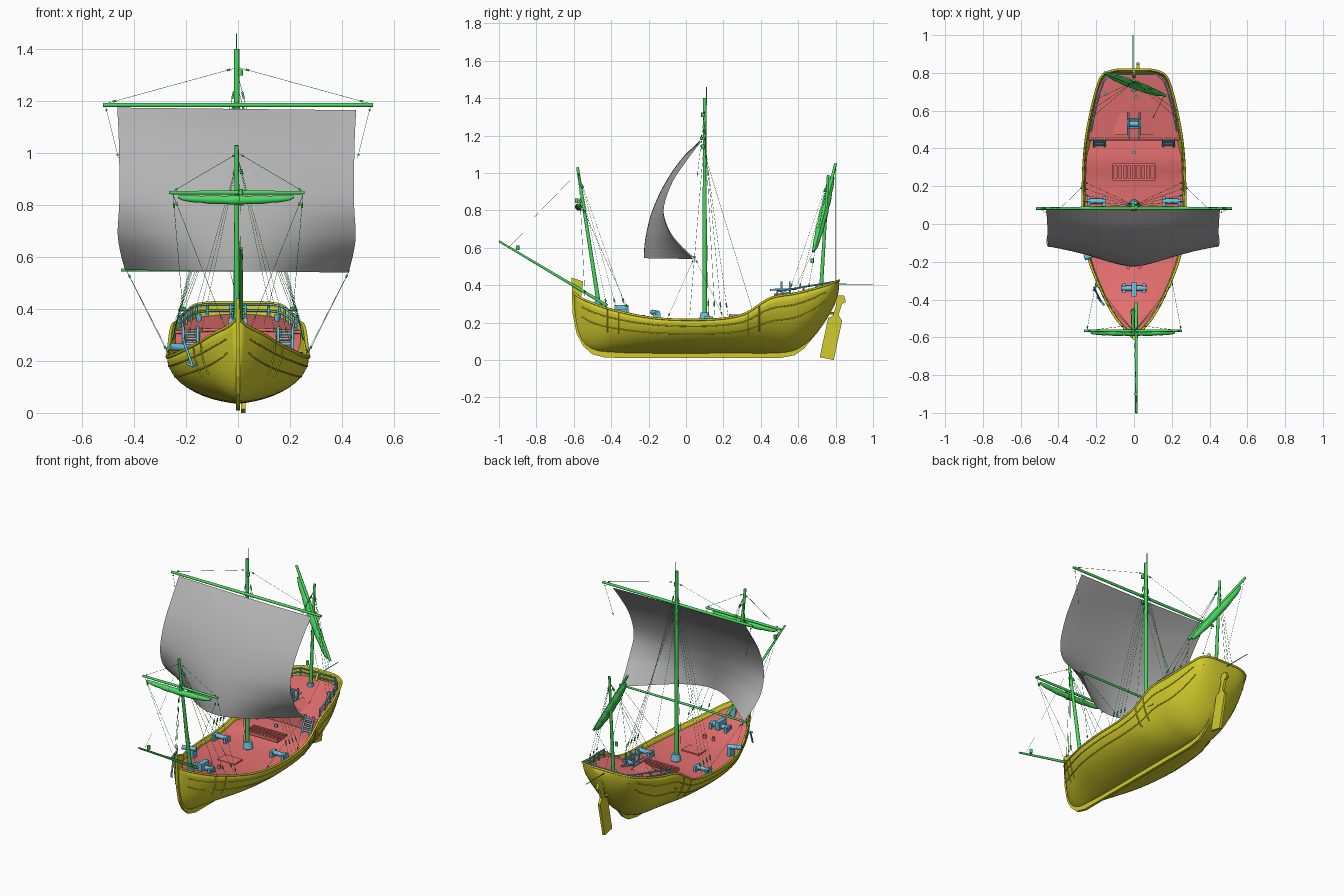
import bpy, bmesh, math
from mathutils import Matrix, Vector

cube = bpy.data.objects.get("Cube")
if cube:
    bpy.data.objects.remove(cube)


def material(name, rgb):
    mat = bpy.data.materials.new(name)
    mat.use_nodes = True
    mat.diffuse_color = (*rgb, 1)
    mat.node_tree.nodes["Principled BSDF"].inputs["Base Color"].default_value = (*rgb, 1)
    return mat


HULL = material("olive yellow", (.64, .6, .025))
DECK = material("soft red", (.83, .17, .17))
RIG = material("rigging green", (.07, .7, .12))
GEAR = material("gear blue", (.16, .54, .75))
CLOTH = material("sail grey", (.45, .45, .45))


def add_mesh(name, mesh, mat, smooth=False):
    obj = bpy.data.objects.new(name, mesh)
    bpy.context.collection.objects.link(obj)
    mesh.materials.clear()
    mesh.materials.append(mat)
    if smooth:
        bpy.ops.object.select_all(action='DESELECT')
        obj.select_set(True)
        bpy.context.view_layer.objects.active = obj
        bpy.ops.object.shade_smooth_by_angle(angle=math.radians(40))
    return obj


def tube(name, paths, radius, mat, taper=None, sides=2):
    """Round rods along one or several paths; taper scales each path point."""
    curve = bpy.data.curves.new(name, 'CURVE')
    curve.dimensions = '3D'
    curve.bevel_depth = radius
    curve.bevel_resolution = sides
    curve.use_fill_caps = True
    for path in paths:
        spline = curve.splines.new('POLY')
        spline.points.add(len(path) - 1)
        for i, co in enumerate(path):
            spline.points[i].co = (*co, 1)
            spline.points[i].radius = taper[i] if taper else 1
    temp = bpy.data.objects.new(name, curve)
    mesh = bpy.data.meshes.new_from_object(temp)
    bpy.data.objects.remove(temp)
    return add_mesh(name, mesh, mat)


def boxes(name, items, mat):
    """Boxes given as (centre, size) pairs, joined as one part."""
    bm = bmesh.new()
    for centre, size in items:
        bmesh.ops.create_cube(bm, size=1, matrix=Matrix.Translation(centre) @ Matrix.Diagonal((*size, 1)))
    mesh = bpy.data.meshes.new(name)
    bm.to_mesh(mesh)
    return add_mesh(name, mesh, mat)


def plate(name, outline, x, thick, mat):
    """Side-view outline (y, z) given thickness across x."""
    bm = bmesh.new()
    face = bm.faces.new([bm.verts.new((x - thick / 2, y, z)) for y, z in outline])
    moved = bmesh.ops.extrude_face_region(bm, geom=[face])["geom"]
    bmesh.ops.translate(bm, vec=(thick, 0, 0), verts=[v for v in moved if isinstance(v, bmesh.types.BMVert)])
    bmesh.ops.recalc_face_normals(bm, faces=bm.faces)
    mesh = bpy.data.meshes.new(name)
    bm.to_mesh(mesh)
    return add_mesh(name, mesh, mat)


def skin(name, rows, mat, cap=False):
    """Smooth surface through equally long rows of points."""
    bm = bmesh.new()
    grid = [[bm.verts.new(p) for p in row] for row in rows]
    for a, b in zip(grid, grid[1:]):
        for i in range(len(a) - 1):
            bm.faces.new((a[i], a[i + 1], b[i + 1], b[i]))
    if cap:
        bm.faces.new(grid[-1])
    bmesh.ops.recalc_face_normals(bm, faces=bm.faces)
    mesh = bpy.data.meshes.new(name)
    bm.to_mesh(mesh)
    return add_mesh(name, mesh, mat, True)


def sample(table, t):
    """Smooth lookup in rows of (key, values...)."""
    t = min(max(t, table[0][0]), table[-1][0])
    i = max(j for j in range(len(table) - 1) if table[j][0] <= t)
    a, b = Vector(table[i][1:]), Vector(table[i + 1][1:])
    span = table[i + 1][0] - table[i][0]

    def slope(j):
        lo, hi = table[max(j - 1, 0)], table[min(j + 1, len(table) - 1)]
        return (Vector(hi[1:]) - Vector(lo[1:])) / (hi[0] - lo[0]) * span
    f = (t - table[i][0]) / span
    g = 1 - f
    return a * (1 + 2 * f) * g * g + slope(i) * f * g * g + b * f * f * (3 - 2 * f) - slope(i + 1) * f * f * g


# Hull lines: y, half beam, bottom height, sheer height
LINES = [(-.6, .006, .24, .36), (-.57, .035, .12, .335), (-.5, .095, .055, .305), (-.4, .152, .04, .27),
         (-.2, .235, .035, .228), (0, .27, .035, .215), (.2, .271, .035, .222), (.32, .267, .035, .25),
         (.45, .255, .035, .33), (.58, .232, .05, .355), (.68, .208, .12, .38),
         (.75, .187, .215, .4), (.79, .165, .285, .415), (.81, .125, .34, .422), (.818, .08, .38, .425)]


def hull_point(y, angle):
    half, low, top = sample(LINES, y)
    power = 1 + .4 * max(0, -y - .2)
    x = half * abs(math.sin(angle)) ** power
    rise = .8 * (1 - math.cos(angle)) + .4 * abs(angle) / math.pi
    return Vector((math.copysign(x, angle), y, low + (top - low) * rise))


stations = [-.6 + 1.39 * i / 65 for i in range(66)] + [.8, .81, .814, .818]
angles = [math.pi / 2 * (i / 12 - 1) for i in range(25)]
hull = skin("hull", [[hull_point(y, a) for a in angles] for y in stations], HULL, cap=True)
shell = hull.modifiers.new("planking", 'SOLIDIFY')
shell.thickness = .008

# Gunwale, wales and upright fenders
for side in (-1, 1):
    tag = "right" if side < 0 else "left"
    tube(tag + "_gunwale", [[hull_point(y, side * math.pi / 2) for y in stations]], .006, HULL)
    tube(tag + "_wales", [[hull_point(y, side * a) for y in stations[2:-6]] for a in (1.1, 1.36)], .003, HULL)
    tube(tag + "_fenders", [[hull_point(y, side * (.95 + .06 * i)) * 1.003 for i in range(11)]
                            for y in (-.42, -.36, .33, .39)], .0035, HULL)
tube("stern_gunwale", [[hull_point(.818, -math.pi / 2), hull_point(.818, math.pi / 2)]], .006, HULL)

plate("keel_and_stem", [(-.55, .42), (-.612, .44), (-.607, .25), (-.585, .14), (-.55, .075), (-.5, .03), (-.43, .012),
                        (.5, .01), (.58, .025), (.63, .06), (.68, .12), (.73, .21), (.81, .42), (.79, .42), (.7, .2),
                        (.6, .08), (.5, .05), (-.4, .05), (-.5, .08), (-.55, .15), (-.565, .3)], 0, .016, HULL)
plate("rudder", [(.715, .015), (.79, 0), (.835, .21), (.815, .24), (.835, .3), (.855, .31), (.845, .345),
                 (.81, .345), (.79, .31), (.805, .3), (.785, .235), (.76, .225)], .02, .016, HULL)
tube("rudder_hinges", [[(0, y, z), (.02, y + .03, z)] for y, z in ((.77, .25), (.79, .31))], .006, HULL)


# Decks
def deck_height(y):
    top = sample(LINES, y)[2]
    return .31 + (y - .45) * .17 if y >= .45 else min(top - .025, .225) if y > 0 else top - .025


def deck_rows(start, end, count=24):
    rows = []
    for i in range(count + 1):
        y = start + (end - start) * i / count
        half = max(sample(LINES, y)[0] * .97 - .006, .003)
        rows.append([(half * u, y, deck_height(y) + .012 * (1 - u * u)) for u in (-1, -.5, 0, .5, 1)])
    return rows


main_deck = deck_rows(-.58, .4499)
after_deck = deck_rows(.45, .795)
skin("main_deck", main_deck, DECK)
skin("quarter_deck", after_deck, DECK)
skin("deck_break", [main_deck[-1], after_deck[0]], DECK)
tube("deck_beam", [after_deck[0]], .007, DECK)

# Hatches, grating and small deck fittings
for side in (-1, 1):
    skin("left_hatch" if side > 0 else "right_hatch",
         [[(side * x, y, z) for y in (.47, .59)] for x, z in ((.03, .335), (.035, .355), (.105, .33))], DECK)
boxes("grating_frame", [((0, y, .235), (.23, .012, .02)) for y in (.235, .315)]
      + [((-.11 + .0244 * i, .275, .235), (.01, .08, .016)) for i in range(10)], DECK)
boxes("fore_hatch", [((0, -.08, .204), (.12, .08, .012))], DECK)
tube("bitts", [[(x, -.23, .2), (x, -.23, .24)] for x in (-.03, .03)], .01, DECK)


# Blue deck gear
def windlass(name, x, y, length):
    z = deck_height(y) + .03
    tube(name + "_drum", [[(x - length / 2, y, z), (x + length / 2, y, z)]], .014, GEAR)
    boxes(name + "_posts", [((x + s * length * .4, y, z - .012), (.016, .05, .045)) for s in (-1, 1)], GEAR)


for name, x, y, length in (("bow_windlass", 0, -.34, .13), ("right_waist_winch", -.2, .12, .1),
                           ("left_waist_winch", .2, .12, .1), ("after_windlass", 0, .53, .07)):
    windlass(name, x, y, length)
tube("right_bow_winch", [[(-.262, -.18, .255), (-.185, -.15, .25)]], .014, GEAR)
boxes("right_bow_winch_post", [((-.2, -.157, .225), (.025, .04, .05))], GEAR)
tube("after_frame", [[(-.035, y, .405), (.035, y, .405)] for y in (.51, .555)]
     + [[(x, y, .32), (x, y, .42)] for x in (-.028, .028) for y in (.51, .555)]
     + [[(x, .45, .375), (x, .59, .38)] for x in (-.028, .028)], .005, GEAR)
boxes("bow_bench", [((0, -.345, .27), (.028, .075, .05))], GEAR)
tube("mast_collar", [[(0, .1, .215), (0, .1, .255)]], .028, GEAR, (1.1, .8), 3)
tube("foremast_collar", [[(0, -.465, .28), (0, -.47, .315)]], .019, GEAR)
tube("mizzen_collar", [[(0, .72, .355), (0, .722, .385)]], .02, GEAR)
tube("bollards", [[(x, y, deck_height(y)), (x, y, deck_height(y) + .03)]
                  for x, y in ((0, .38), (-.15, .69), (.15, .69))], .009, GEAR)
for side in (-1, 1):
    rungs = [[(side * .155, .443 - .008 * i, .305 - .02 * i), (side * .21, .443 - .008 * i, .305 - .02 * i)]
             for i in range(4)]
    rails = [[(side * x, .45, .33), (side * x, .41, .225)] for x in (.155, .21)]
    tube("left_ladder" if side > 0 else "right_ladder", rungs + rails, .006, GEAR)
tube("bow_anchor", [[(-.212, -.335, .285), (-.175, -.41, .18)], [(-.195, -.385, .19), (-.175, -.41, .18), (-.157, -.43, .19)],
                    [(-.215, -.355, .27), (-.2, -.325, .275)]], .005, GEAR)

# Rail inside the stern bulwark
rim = [(side * (sample(LINES, y)[0] - .02), y - .012) for side, ys in
       ((-1, (.5, .57, .64, .71, .77, .805)), (1, (.805, .77, .71, .64, .57, .5))) for y in ys]
tube("stern_rail", [[(x, y, deck_height(y) + h) for x, y in rim] for h in (.025, .05)]
     + [[(x, y, deck_height(y)), (x, y, deck_height(y) + .055)] for x, y in rim], .0045, GEAR)

# Masts, yards and spars: start, end, radius, tip scale
for name, start, end, radius, tip in (
        ("main_mast", (-.005, .1, .2), (-.005, .1, 1.4), .0125, .8),
        ("flag_pole", (-.005, .11, 1.36), (-.005, .11, 1.46), .002, 1),
        ("fore_mast", (-.005, -.46, .26), (-.005, -.58, 1.03), .012, .65),
        ("mizzen_mast", (0, .72, .35), (0, .76, .99), .011, .65),
        ("bowsprit", (.012, -.42, .29), (.012, -1, .635), .009, .6),
        ("stern_spar", (-.005, .78, .405), (-.005, 1, .405), .003, .7)):
    tube(name, [[start, end]], radius, RIG, (1, tip), 3)
for name, ends, radius in (("main_yard", ((-.52, .083, 1.185), (.52, .083, 1.185)), .009),
                           ("lower_yard", ((-.45, .045, .55), (.43, .045, .55)), .007),
                           ("fore_yard", ((-.265, -.565, .848), (.255, -.565, .848)), .008),
                           ("mizzen_yard", ((.165, .68, .58), (-.155, .8, 1.05)), .009)):
    a, b = map(Vector, ends)
    tube(name, [[a, a.lerp(b, .5), b]], radius, RIG, (.85, 1, .85), 3)


# Furled sails bundled along their yards
def bundle(name, start, end, radius, sag):
    steps = [i / 30 for i in range(31)]
    a, b = Vector(start), Vector(end)
    path = [a.lerp(b, t) - Vector((0, 0, sag * math.sin(math.pi * t) ** .5)) for t in steps]
    swell = [.3 + .7 * math.sin(math.pi * t) ** .5 * (.8 + .2 * abs(math.sin(t * math.pi * 5))) for t in steps]
    tube(name, [path], radius, RIG, swell, 3)


bundle("furled_fore_sail", (-.23, -.575, .832), (.215, -.575, .832), .019, .013)
bundle("furled_mizzen_sail", (.145, .685, .59), (-.13, .785, .99), .024, .012)

# Main sail, bellied forward: height, edge y, centre y, half width
CUT = [(.545, .04, -.225, .43), (.6, -.02, -.223, .445), (.68, -.085, -.212, .458), (.8, -.12, -.18, .452),
       (.95, -.075, -.11, .452), (1.08, .01, -.02, .455), (1.17, .078, .072, .46)]
sail = []
for i in range(25):
    z = .545 + .625 * i / 24
    edge, centre, half = sample(CUT, z)
    sail.append([(half * u - .005, edge + (centre - edge) * math.cos(u * math.pi / 2) ** 1.2, z - .005 * u)
                 for u in (j / 14 - 1 for j in range(29))])
skin("main_sail", sail, CLOTH)

# Standing and running ropes, mirrored where paired
paired = [((0, .1, 1.33), (.51, .083, 1.19)), ((.51, .083, 1.18), (.46, .06, .98)),
          ((.43, .045, .55), (.27, .2, .23)), ((.43, .045, .55), (.26, -.1, .22)),
          ((0, -.575, 1), (.255, -.565, .85)), ((.25, -.565, .84), (.2, -.3, .25)),
          ((.25, -.565, .84), (.05, -.54, .33))]
paired += [((0, .1, 1.3 - .05 * i), (.268, .12 + .035 * i, .23)) for i in range(4)]
paired += [((0, -.57, .98), (.15 + .025 * i, -.42 + .05 * i, .27)) for i in range(3)]
paired += [((0, .755, .95), (.24 - .01 * i, .55 + .05 * i, .36)) for i in range(3)]
ropes = [[(s * x, y, z) for x, y, z in pair] for pair in paired for s in (-1, 1)]
ropes += [[(0, -.62, .96), (.01, -.81, .765)], [(0, .1, 1.1), (0, .36, .25)], [(0, .1, 1.2), (.02, .02, .24)],
          [(.16, .68, .58), (.1, .56, .34)], [(-.15, .8, 1.04), (0, .8, .42)], [(.012, -.95, .6), (.01, -.87, .68)]]
tube("ropes", ropes, .0008, RIG, sides=0)
tube("pulley_blocks", [[Vector(a).lerp(Vector(b), t), Vector(a).lerp(Vector(b), t + .025)]
                       for a, b in ropes[:-6] for t in (.06, .92)], .004, RIG)
tube("mast_blocks", [[(.01, y, z - .012), (.01, y, z + .012)] for y, z in
                     ((-.575, .81), (-.585, .85), (-.9, .6), (.675, .53), (.09, 1.31), (.09, 1.14))], .009, RIG)
